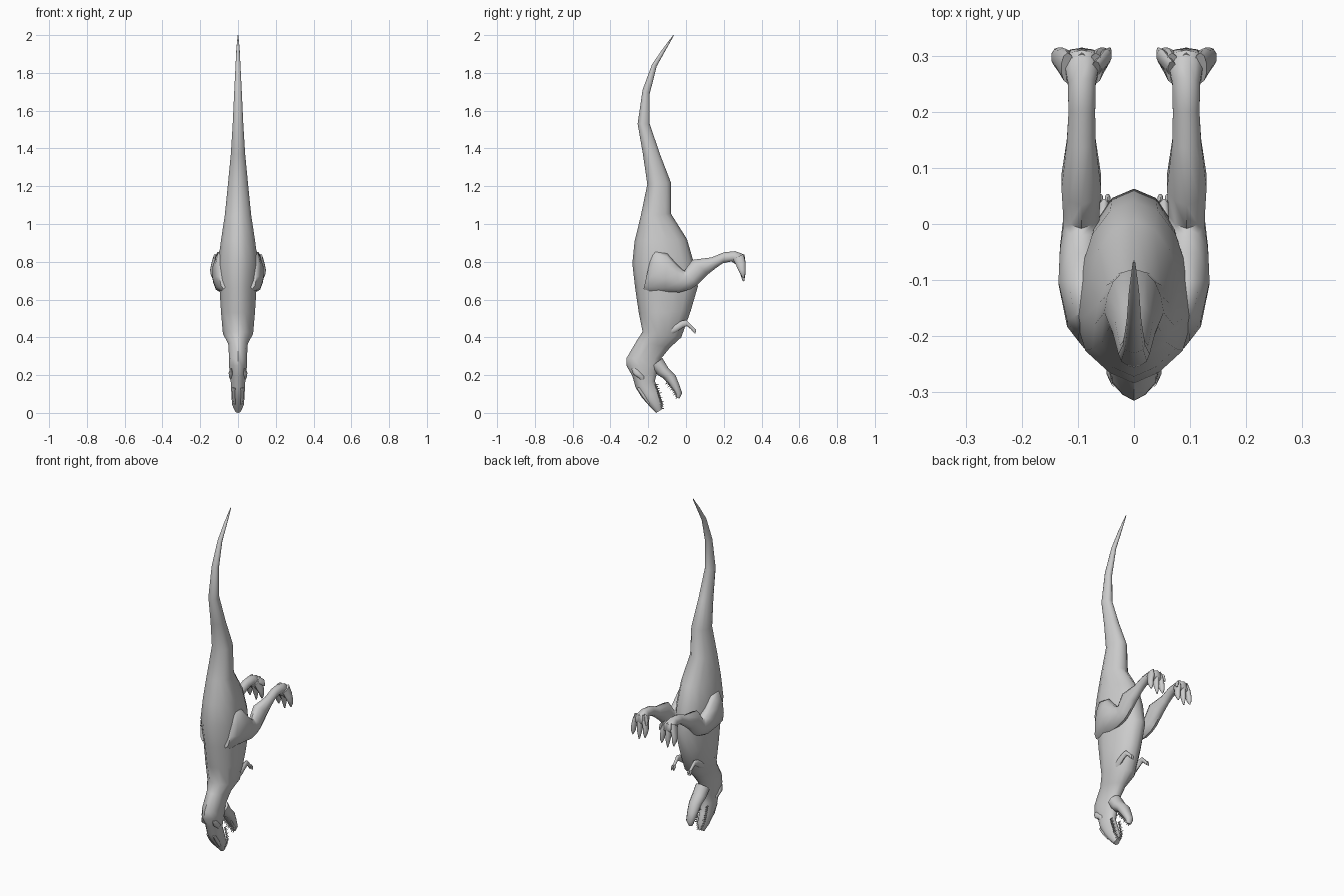
import bpy, bmesh, math
from mathutils import Vector

BODY = [(0, 0), (.06, .42), (.18, .82), (.38, 1), (.62, .9), (.82, .7), (.95, .4), (1, 0)]
LIMB = [(.5 - .5 * math.cos(a), math.sin(a)) for a in [i * math.pi / 5 for i in range(6)]]


def finish(name, bm, mirror, angle=50):
    bmesh.ops.recalc_face_normals(bm, faces=bm.faces)
    me = bpy.data.meshes.new(name)
    bm.to_mesh(me)
    bm.free()
    ob = bpy.data.objects.new(name, me)
    bpy.context.collection.objects.link(ob)
    if mirror:
        ob.modifiers.new("Mirror", "MIRROR").use_mirror_merge = False
    bpy.ops.object.select_all(action='DESELECT')
    ob.select_set(True)
    bpy.context.view_layer.objects.active = ob
    bpy.ops.object.shade_smooth_by_angle(angle=math.radians(angle))
    return ob


def add_loft(bm, rings, prof):
    """Each ring: side-view edge points (y1, z1), (y2, z2), x centre, half width."""
    section = prof + [(t, -w) for t, w in prof[-2:0:-1]]
    loops = []
    for y1, z1, y2, z2, xc, hw in rings:
        loops.append([bm.verts.new((xc + w * hw, y1 + (y2 - y1) * t, z1 + (z2 - z1) * t))
                      for t, w in section])
    n = len(section)
    for a, b in zip(loops, loops[1:]):
        for i in range(n):
            bm.faces.new((a[i], a[(i + 1) % n], b[(i + 1) % n], b[i]))
    bm.faces.new(loops[0])
    bm.faces.new(loops[-1])


def loft(name, parts, prof=LIMB, mirror=False):
    bm = bmesh.new()
    for rings in parts:
        add_loft(bm, rings, prof)
    return finish(name, bm, mirror)


# Tail, torso, neck and upper skull in one skin (back edge, belly edge)
loft("body", [[
    (-.068, 2.0, -.064, 1.998, 0, .002),
    (-.125, 1.925, -.108, 1.92, 0, .009),
    (-.18, 1.845, -.155, 1.835, 0, .013),
    (-.23, 1.71, -.192, 1.69, 0, .02),
    (-.256, 1.53, -.192, 1.53, 0, .028),
    (-.228, 1.37, -.138, 1.37, 0, .038),
    (-.205, 1.21, -.08, 1.22, 0, .053),
    (-.24, 1.04, -.08, 1.055, 0, .07),
    (-.272, .91, .005, .92, 0, .09),
    (-.284, .79, .04, .80, 0, .106),
    (-.269, .66, .063, .67, 0, .098),
    (-.25, .53, .025, .54, 0, .09),
    (-.23, .43, -.025, .40, 0, .08),
    (-.262, .38, -.085, .345, 0, .052),
    (-.315, .29, -.13, .29, 0, .047),
    (-.315, .25, -.14, .25, 0, .048),
    (-.284, .195, -.152, .215, 0, .042),
    (-.267, .135, -.165, .17, 0, .037),
    (-.235, .083, -.143, .11, 0, .035),
    (-.193, .035, -.125, .055, 0, .031),
    (-.158, .0, -.126, .02, 0, .015),
]], BODY)

# Open lower jaw
loft("lower_jaw", [[
    (-.125, .29, -.19, .24, 0, .04),
    (-.095, .24, -.15, .20, 0, .04),
    (-.056, .2, -.122, .185, 0, .036),
    (-.036, .15, -.088, .145, 0, .031),
    (-.02, .105, -.06, .105, 0, .024),
    (-.034, .076, -.05, .08, 0, .012),
]])

# Brow ridges and nostril ridges
loft("brow_ridges", [
    [(-.29, .235, -.26, .235, .036, .006), (-.28, .205, -.24, .215, .038, .012),
     (-.25, .185, -.22, .195, .036, .011), (-.235, .165, -.22, .17, .032, .004)],
    [(-.262, .13, -.24, .14, .02, .008), (-.232, .085, -.212, .095, .021, .01),
     (-.2, .045, -.185, .055, .017, .006)],
], mirror=True)

# Teeth along both jaws
bm = bmesh.new()


def teeth_row(start, end, direction, count, length):
    start, end, d = Vector(start), Vector(end), Vector(direction).normalized()
    for i in range(count):
        p = start.lerp(end, i / (count - 1))
        h = length * (1 - .3 * (i % 2))
        rot = d.to_track_quat('Z', 'Y').to_matrix().to_4x4()
        rot.translation = p + d * (h / 2 - .006)
        bmesh.ops.create_cone(bm, segments=5, radius1=.005, radius2=0, depth=h,
                              cap_ends=True, matrix=rot)


teeth_row((.028, -.158, .15), (.026, -.135, .07), (0, 1, .15), 8, .026)
teeth_row((.024, -.133, .06), (.009, -.128, .022), (0, 1, .1), 5, .024)
teeth_row((.024, -.1, .158), (.018, -.062, .11), (0, -1, -.7), 7, .02)
teeth_row((.016, -.058, .1), (.006, -.048, .08), (0, -1, -.8), 3, .02)
finish("teeth", bm, True, 30)

# Hind legs: thigh, shin and ankle (front edge, rear edge)
loft("hind_legs", [[
    (-.225, .655, -.18, .85, .075, .025),
    (-.195, .646, -.16, .865, .085, .036),
    (-.11, .642, -.1, .845, .09, .047),
    (-.035, .638, -.052, .79, .093, .041),
    (.025, .655, -.022, .76, .094, .034),
    (.06, .678, -.008, .752, .094, .034),
    (.118, .735, .033, .81, .094, .037),
    (.16, .768, .135, .823, .094, .027),
    (.195, .792, .2, .85, .093, .025),
    (.24, .802, .26, .856, .093, .026),
    (.265, .785, .31, .838, .093, .034),
    (.283, .765, .314, .80, .093, .034),
]], mirror=True)

# Three clawed toes and a small inner spur on each foot
toes = []
for x0, x1, tip in ((.068, .055, .715), (.093, .093, .698), (.118, .134, .715)):
    toes.append([
        (.25, .812, .305, .842, x0, .012),
        (.268, .775, .314, .80, (x0 + x1) / 2, .016),
        (.278, .755, .315, .76, x1, .014),
        (.286, .738, .315, .738, x1, .013),
        (.3, tip, .308, tip - .002, x1, .003)])
toes.append([(.26, .815, .29, .845, .068, .008), (.285, .805, .312, .825, .05, .01),
             (.3, .79, .315, .79, .043, .003)])
loft("toes", toes, mirror=True)

# Small forearms with two claws
arms = [[
    (-.1, .40, -.085, .46, .05, .014),
    (-.055, .425, -.06, .468, .056, .013),
    (-.015, .452, -.022, .488, .057, .01),
    (.005, .46, .002, .492, .056, .009),
    (.022, .446, .032, .462, .054, .008),
    (.034, .436, .045, .448, .053, .008)]]
for x in (.047, .06):
    arms.append([(.03, .437, .042, .452, x, .005), (.04, .428, .054, .438, x, .005),
                 (.046, .42, .05, .421, x, .002)])
loft("arms", arms, mirror=True)
